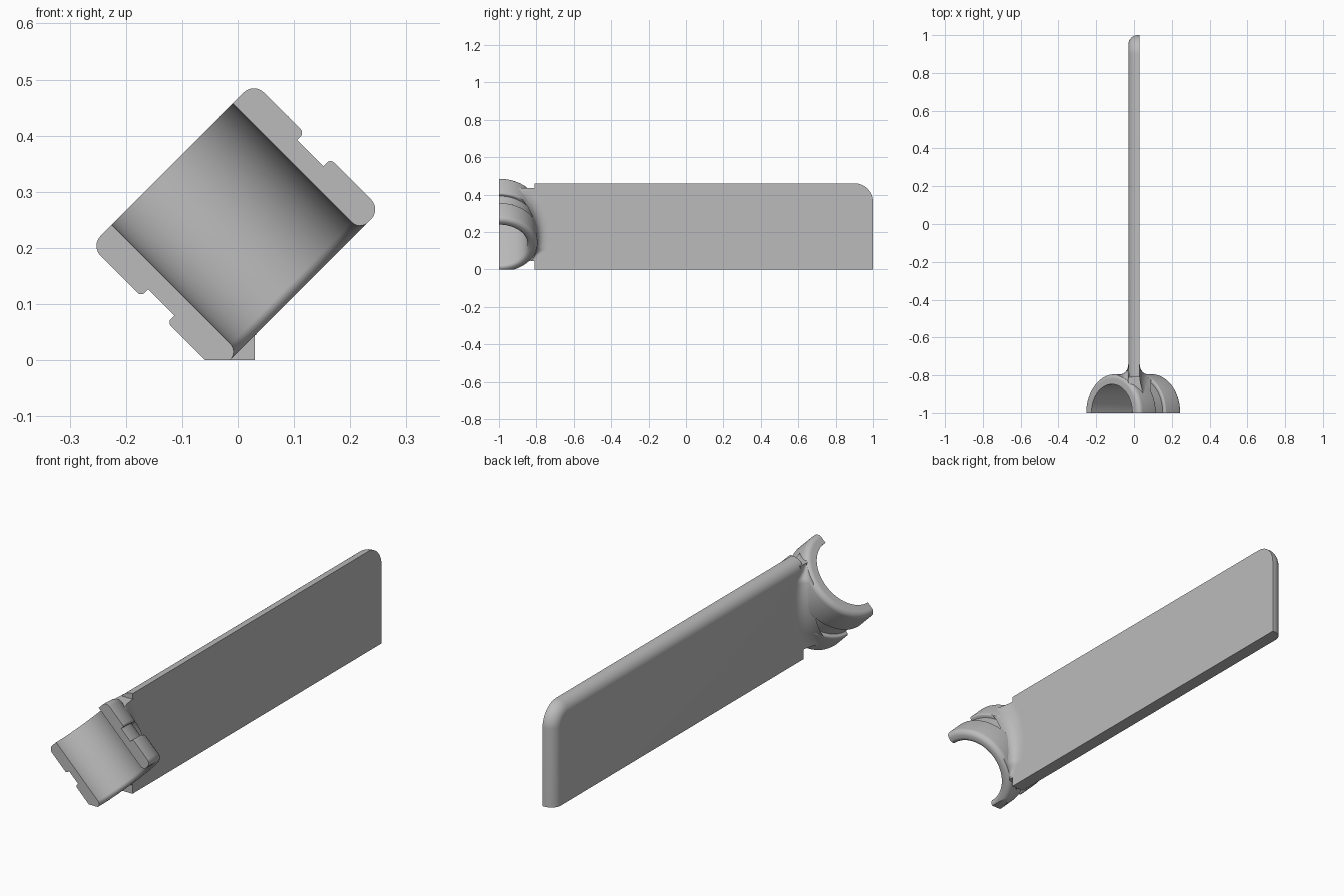
import bpy, bmesh
from math import sin, cos, pi, sqrt, radians
from mathutils import Vector

if "Cube" in bpy.data.objects:
    bpy.data.objects.remove(bpy.data.objects["Cube"], do_unlink=True)

grey = bpy.data.materials.new("plain grey")
grey.use_nodes = True
COLOUR = (0.5, 0.5, 0.5, 1)
grey.diffuse_color = COLOUR
grey.node_tree.nodes["Principled BSDF"].inputs["Base Color"].default_value = COLOUR


def loft(name, sections, floor=False):
    """Skin a row of closed sections, cap the ends and optionally trim at the ground."""
    bm = bmesh.new()
    rows = [[bm.verts.new(p) for p in s] for s in sections]
    n = len(rows[0])
    for a, b in zip(rows, rows[1:]):
        for i in range(n):
            j = (i + 1) % n
            bm.faces.new((a[i], a[j], b[j], b[i]))
    bm.faces.new(rows[0])
    bm.faces.new(rows[-1])
    if floor:
        geom = bm.verts[:] + bm.edges[:] + bm.faces[:]
        cut = bmesh.ops.bisect_plane(bm, geom=geom, plane_co=(0, 0, 0),
                                     plane_no=(0, 0, 1), clear_inner=True)
        edges = [e for e in cut["geom_cut"] if isinstance(e, bmesh.types.BMEdge)]
        bmesh.ops.holes_fill(bm, edges=edges)
    bmesh.ops.recalc_face_normals(bm, faces=bm.faces[:])
    mesh = bpy.data.meshes.new(name)
    bm.to_mesh(mesh)
    bm.free()
    mesh.materials.append(grey)
    ob = bpy.data.objects.new(name, mesh)
    bpy.context.collection.objects.link(ob)
    bpy.ops.object.select_all(action="DESELECT")
    ob.select_set(True)
    bpy.context.view_layer.objects.active = ob
    bpy.ops.object.shade_smooth_by_angle(angle=radians(30))
    return ob


def arc(cx, cy, r, start, end, n=8):
    return [(cx + r * cos(radians(start + (end - start) * i / n)),
             cy + r * sin(radians(start + (end - start) * i / n))) for i in range(n + 1)]


# Half-ring clip: its axis leans 45 degrees and its open side faces the front
AXIS = Vector((1, 0, -1)).normalized()
RADIAL = Vector((1, 0, 1)).normalized()
BACK = Vector((0, 1, 0))
CENTRE = Vector((-0.004, -1, 0.236))
R_IN, R_OUT, HALF = 0.153, 0.206, 0.16
GROOVE, LIP, DEPTH = 0.033, 0.009, 0.018

profile = [(-HALF, R_IN)]
profile += arc(-HALF + 0.025, R_OUT - 0.025, 0.025, 180, 90)
profile += arc(-GROOVE - LIP, R_OUT - LIP, LIP, 90, 0, 5)
profile += [(-GROOVE, R_OUT - DEPTH), (GROOVE, R_OUT - DEPTH)]
profile += arc(GROOVE + LIP, R_OUT - LIP, LIP, 180, 90, 5)
profile += arc(HALF - 0.025, R_OUT - 0.025, 0.025, 90, 0)
profile += arc(HALF - 0.02, R_IN + 0.02, 0.02, 0, -90)

STEPS = 64
ring = []
for k in range(STEPS + 1):
    t = pi * k / STEPS
    out = RADIAL * cos(t) + BACK * sin(t)
    ring.append([CENTRE + AXIS * a + out * r for a, r in profile])
loft("ring_clip", ring, floor=True)

# Long flat blade, with the top and far edges rounded on one side only
THICK, TOP, START, ROUND = 0.03, 0.46, -0.81, 0.05


def blade_section(x, inset):
    corner = arc(0.9, TOP - 0.1, 0.1 - inset, 0, 90, 16)
    outline = [(START, 0), (1 - inset, 0)] + corner + [(START, TOP - inset)]
    return [(x, y, z) for y, z in outline]


sections = [blade_section(-THICK + ROUND * (1 - cos(t)), ROUND * (1 - sin(t)))
            for t in (pi / 2 * i / 12 for i in range(13))]
sections.append(blade_section(THICK, 0))
loft("blade", sections)


# Flared web that blends the blade into the clip
def ring_back(x, z):
    offset = (Vector((x, 0, z)) - CENTRE).dot(RADIAL)
    return -1 + sqrt(max(R_OUT ** 2 - offset ** 2, 0)) - 0.002


def flare(side, z):
    room = z - 0.05 if side > 0 else 0.43 - z
    f = max(0.003, min(0.06, room))
    x0, x1 = side * THICK, side * (THICK + f)
    foot = ring_back(x0, z)
    p0 = Vector((x0, max(foot + f, START + 0.02), z))
    p1 = Vector((x0, foot, z))
    p2 = Vector((x1, ring_back(x1, z), z))
    ts = [i / 10 for i in range(11)]
    return [p0 * (1 - t) ** 2 + p1 * 2 * t * (1 - t) + p2 * t * t for t in ts]


web = []
for k in range(49):
    z = 0.045 + 0.39 * k / 48
    web.append(flare(1, z)[::-1] + flare(-1, z))
loft("blade_web", web)
